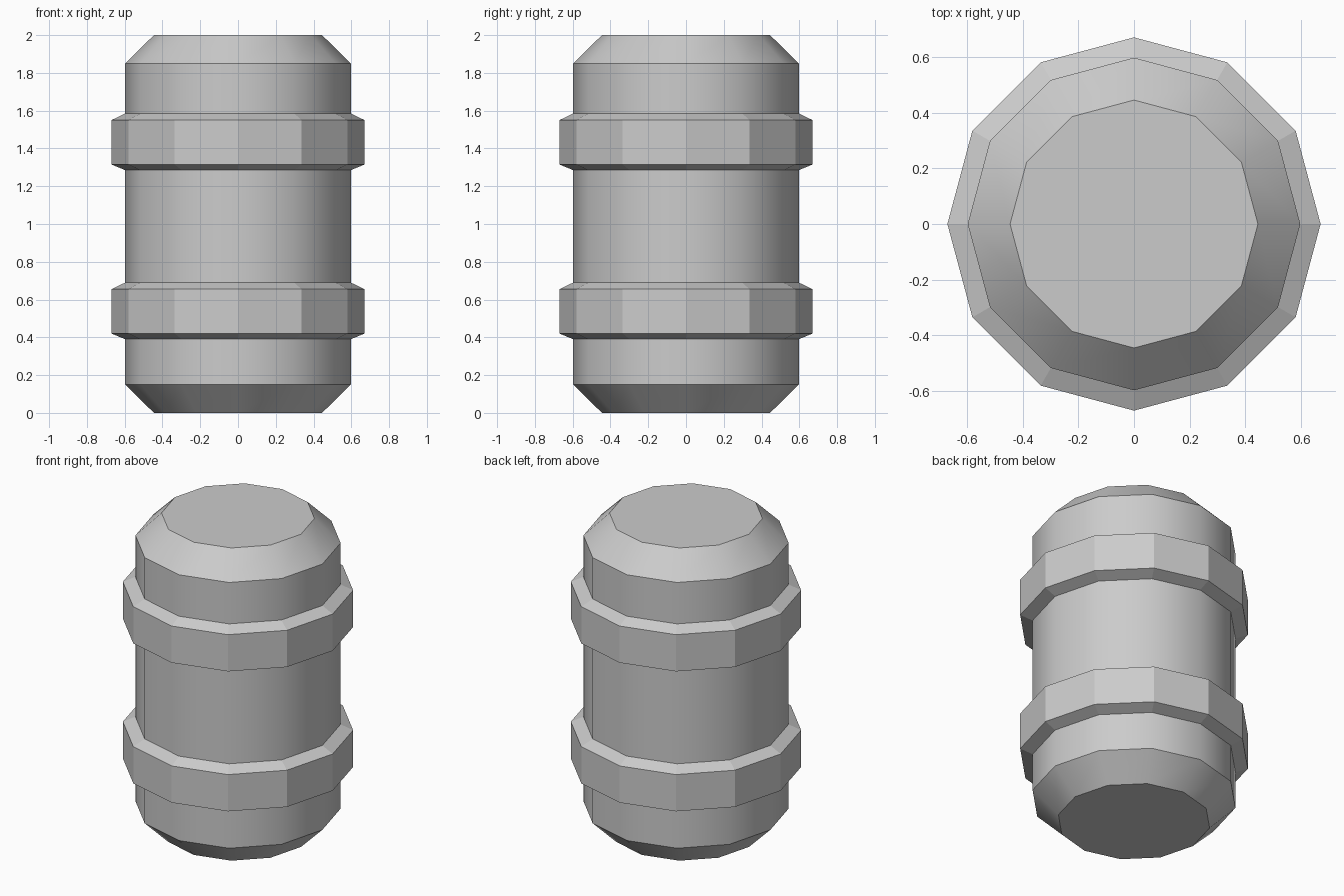
import bpy
import math

SIDES = 12

cube = bpy.data.objects.get("Cube")
if cube:
    bpy.data.objects.remove(cube, do_unlink=True)

grey = bpy.data.materials.new("plain_grey")
grey.use_nodes = True
colour = (0.6, 0.6, 0.6, 1)
grey.diffuse_color = colour
grey.node_tree.nodes["Principled BSDF"].inputs["Base Color"].default_value = colour


def lathe(name, profile, closed=False):
    """Turn a (radius, height) profile into a twelve-sided solid."""
    verts = [(r * math.cos(2 * math.pi * i / SIDES), r * math.sin(2 * math.pi * i / SIDES), z)
             for r, z in profile for i in range(SIDES)]
    n = len(profile)
    faces = []
    for k in range(n if closed else n - 1):
        a, b = k * SIDES, (k + 1) % n * SIDES
        for i in range(SIDES):
            j = (i + 1) % SIDES
            faces.append((a + i, a + j, b + j, b + i))
    if not closed:
        faces.append(tuple(reversed(range(SIDES))))
        faces.append(tuple(range((n - 1) * SIDES, n * SIDES)))
    mesh = bpy.data.meshes.new(name)
    mesh.from_pydata(verts, [], faces)
    mesh.materials.append(grey)
    obj = bpy.data.objects.new(name, mesh)
    bpy.context.collection.objects.link(obj)
    return obj


# Barrel body with chamfered ends, rounded around its axis
body = lathe("barrel_body", [(0.445, 0), (0.597, 0.15), (0.597, 1.85), (0.445, 2)])
bpy.ops.object.select_all(action='DESELECT')
body.select_set(True)
bpy.context.view_layer.objects.active = body
bpy.ops.object.shade_smooth_by_angle(angle=math.radians(32))

# Two raised, faceted bands with chamfered rims
for name, base in (("lower_band", 0.39), ("upper_band", 1.285)):
    lathe(name, [(0.58, base), (0.597, base), (0.67, base + 0.03),
                 (0.67, base + 0.265), (0.597, base + 0.3), (0.58, base + 0.3)], closed=True)
